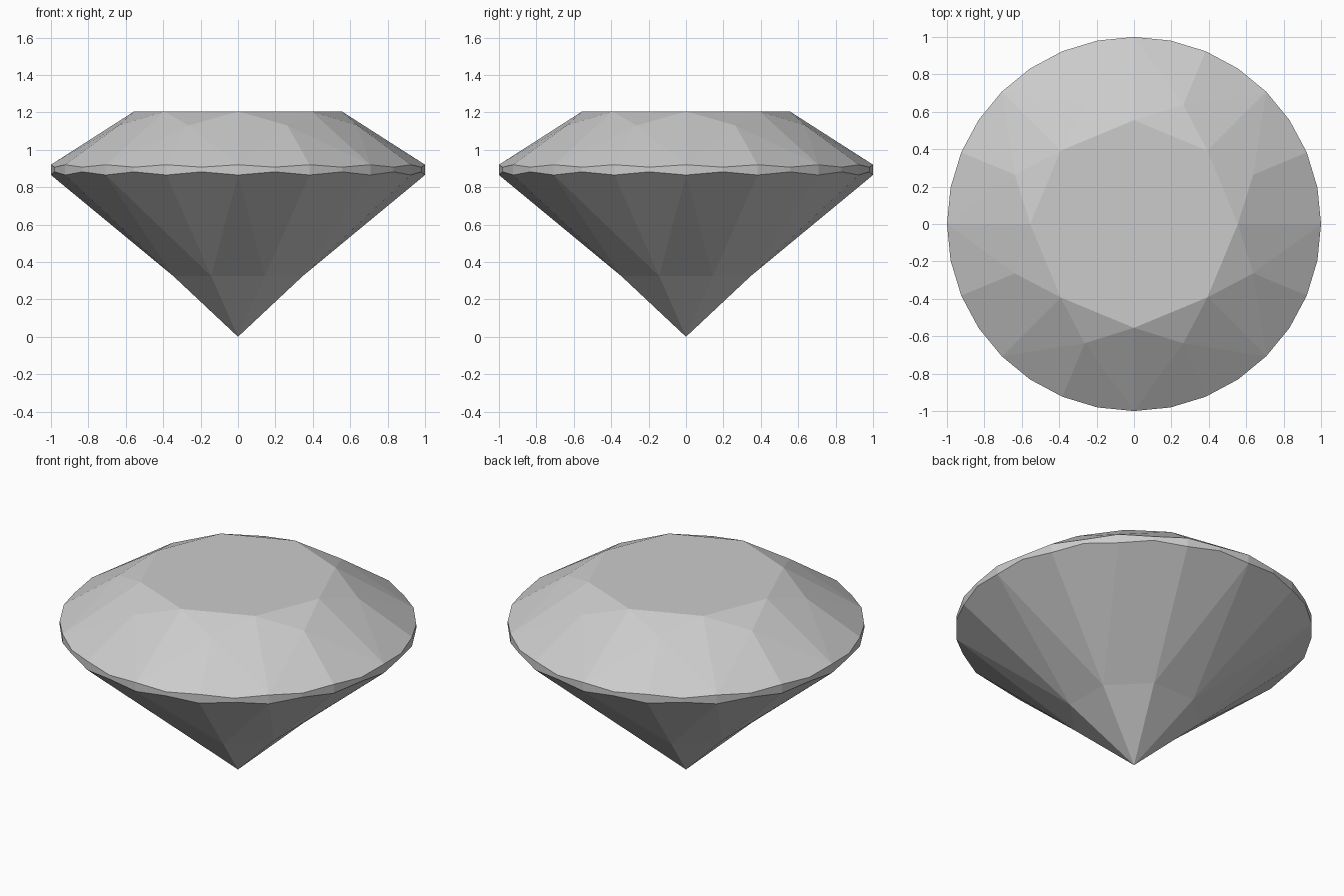
import bpy
import bmesh
from math import cos, sin, tau

cube = bpy.data.objects.get("Cube")
if cube:
    bpy.data.objects.remove(cube)

# One plain grey for the whole stone
grey = bpy.data.materials.new("stone_grey")
grey.use_nodes = True
colour = (0.6, 0.6, 0.6, 1)
grey.diffuse_color = colour
grey.node_tree.nodes["Principled BSDF"].inputs["Base Color"].default_value = colour

bm = bmesh.new()


def ring(count, radius, heights, turn=0.0):
    """Ring of vertices; heights repeat around it, turn is in steps."""
    verts = []
    for i in range(count):
        a = tau * (i + turn) / count
        z = heights[i % len(heights)]
        verts.append(bm.verts.new((radius * cos(a), radius * sin(a), z)))
    return verts


SIDES = 8
table = ring(SIDES, 0.555, [1.205])
crown = ring(SIDES, 0.69, [1.13], 0.5)
# Scalloped girdle edges
girdle_top = ring(4 * SIDES, 1.0, [0.92, 0.907])
girdle_low = ring(4 * SIDES, 1.0, [0.865, 0.882])
pavilion = ring(SIDES, 0.375, [0.325], 0.5)
tip = bm.verts.new((0, 0, 0))

# Flat table on top
bm.faces.new(table)

# Facets of each eighth of the stone
for i in range(SIDES):
    j = (i + 1) % SIDES
    top = [girdle_top[(4 * i + k) % len(girdle_top)] for k in range(5)]
    low = [girdle_low[(4 * i + k) % len(girdle_low)] for k in range(5)]
    c, p = crown[i], pavilion[i]
    facets = [
        (table[i], c, table[j]),               # star facet
        (table[i], top[0], c),                 # kite halves
        (table[j], c, top[4]),
        (c, top[0], top[1], top[2]),           # upper girdle facets
        (c, top[2], top[3], top[4]),
        (p, low[2], low[1], low[0]),           # lower girdle facets
        (p, low[4], low[3], low[2]),
        (p, pavilion[j], low[4]),              # pavilion facets
        (p, tip, pavilion[j]),
    ]
    for k in range(4):                         # girdle band
        facets.append((low[k], low[k + 1], top[k + 1], top[k]))
    for f in facets:
        bm.faces.new(f)

bmesh.ops.recalc_face_normals(bm, faces=bm.faces)
mesh = bpy.data.meshes.new("cut_gemstone")
bm.to_mesh(mesh)
bm.free()
mesh.materials.append(grey)
gem = bpy.data.objects.new("cut_gemstone", mesh)
bpy.context.collection.objects.link(gem)
